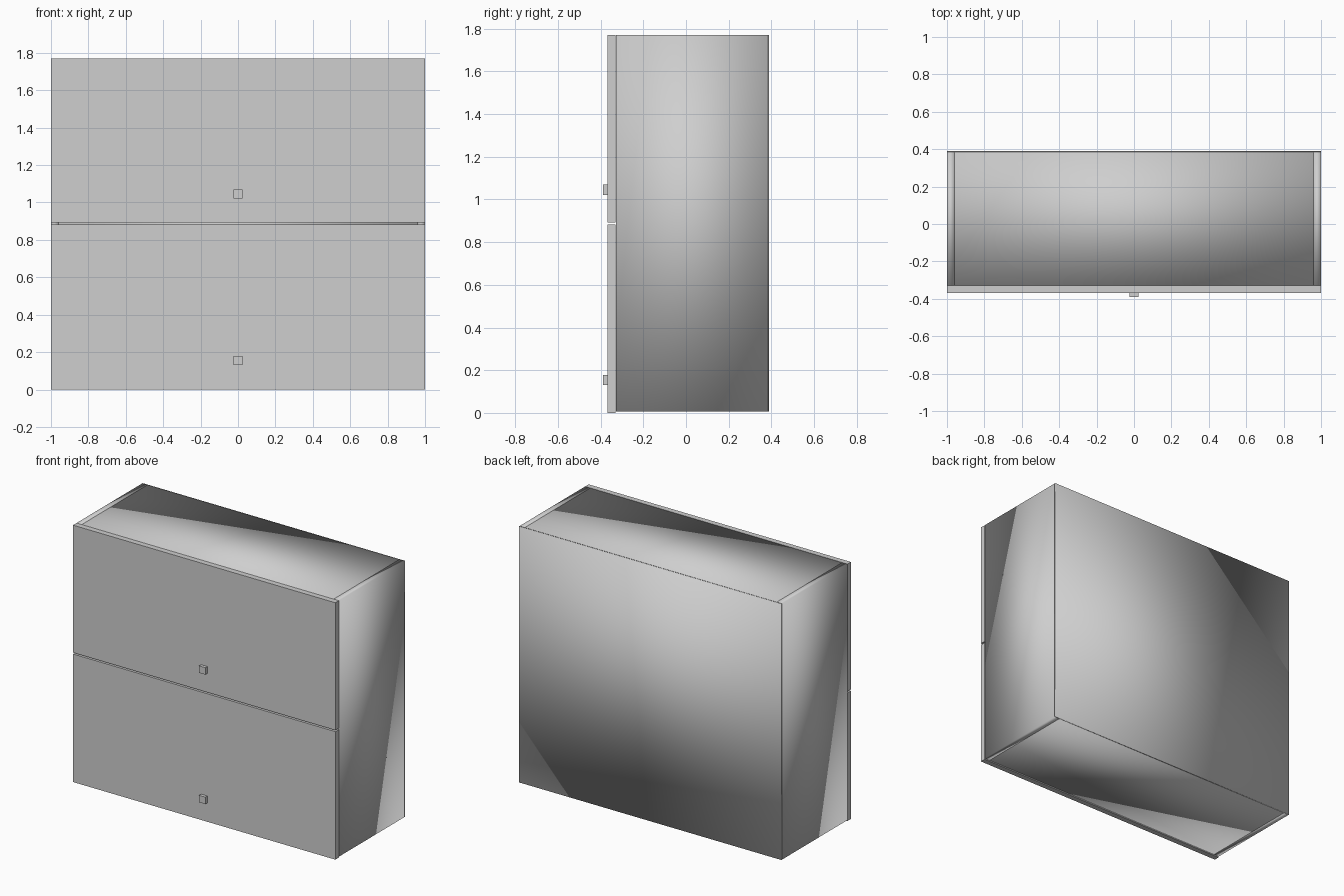
import bpy
import bmesh
from mathutils import Vector

cube = bpy.data.objects.get("Cube")
if cube:
    bpy.data.objects.remove(cube, do_unlink=True)

grey = bpy.data.materials.new("light_grey")
grey.use_nodes = True
colour = (0.62, 0.62, 0.62, 1)
grey.diffuse_color = colour
grey.node_tree.nodes["Principled BSDF"].inputs["Base Color"].default_value = colour


def panel(name, low, high, smooth=False):
    """Box between two opposite corners."""
    low, high = Vector(low), Vector(high)
    size, centre = high - low, (low + high) / 2
    bm = bmesh.new()
    bmesh.ops.create_cube(bm, size=1)
    for v in bm.verts:
        v.co = Vector(a * b for a, b in zip(v.co, size))
    for f in bm.faces:
        f.smooth = smooth
    mesh = bpy.data.meshes.new(name)
    bm.to_mesh(mesh)
    bm.free()
    mesh.materials.append(grey)
    obj = bpy.data.objects.new(name, mesh)
    obj.location = centre
    bpy.context.collection.objects.link(obj)
    return obj


HEIGHT = 1.77
BASE = 0.006        # carcass underside
BOARD = 0.04        # board thickness
FRONT, BACK = -0.328, 0.384
INNER = 1 - BOARD   # half width between the sides

# Carcass: softly shaded boards
panel("left_side", (INNER, FRONT, BASE), (1, BACK, HEIGHT), True)
panel("right_side", (-1, FRONT, BASE), (-INNER, BACK, HEIGHT), True)
for name, z in (("bottom_board", BASE),
                ("middle_shelf", HEIGHT / 2 - BOARD / 2),
                ("top_board", HEIGHT - BOARD)):
    panel(name, (-INNER, FRONT, z), (INNER, BACK, z + BOARD), True)
panel("back_panel", (-1, BACK, BASE), (1, 0.39, HEIGHT), True)

# Two flap doors, each with a small square knob
for name, z0, z1 in (("lower", 0, 0.882), ("upper", 0.892, HEIGHT)):
    panel(name + "_door", (-1, -0.368, z0), (1, FRONT - 0.002, z1))
    panel(name + "_knob", (-0.024, -0.39, z0 + 0.13),
          (0.024, -0.368, z0 + 0.178))
